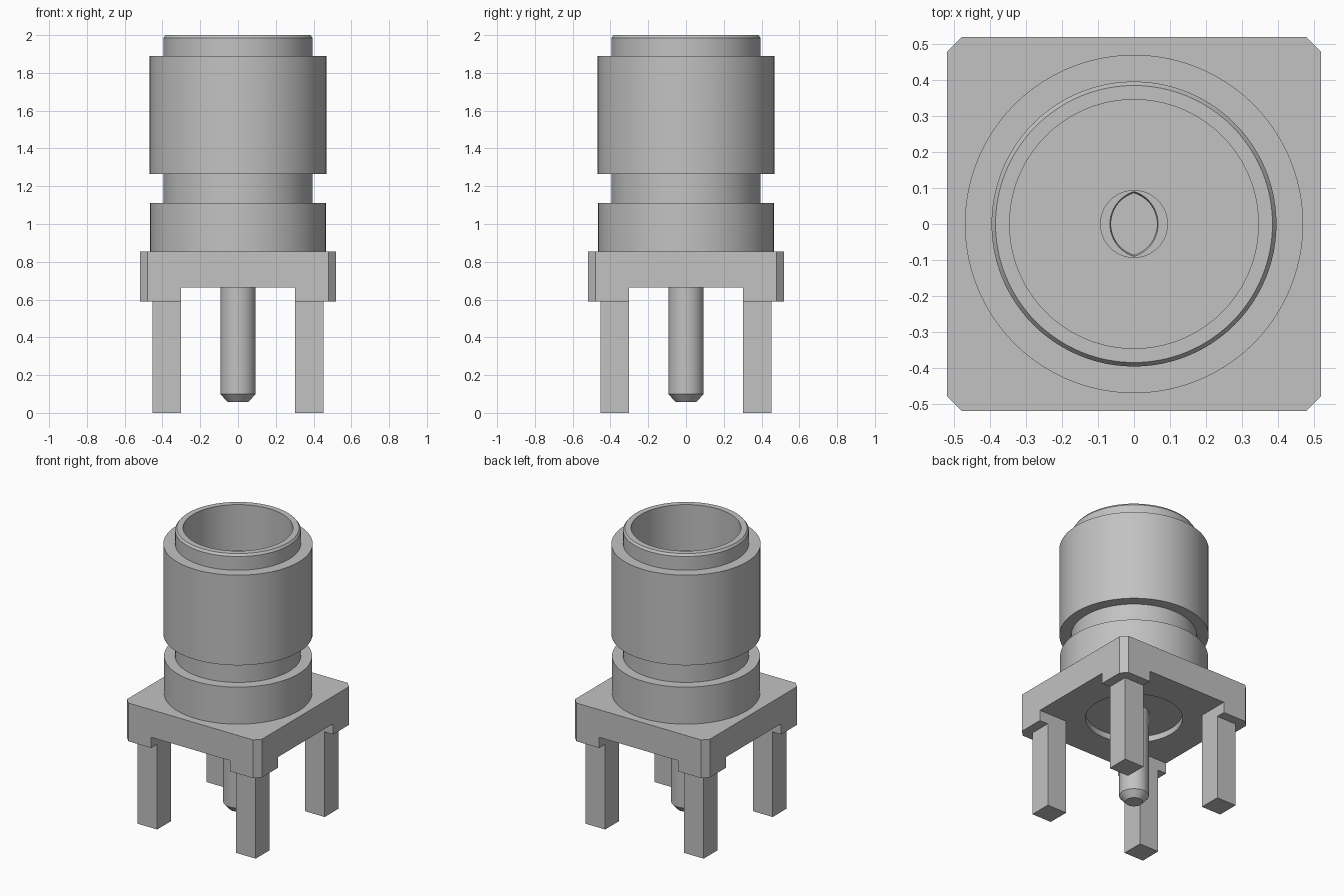
import bpy, bmesh, math

cube = bpy.data.objects.get("Cube")
if cube:
    bpy.data.objects.remove(cube, do_unlink=True)

grey = bpy.data.materials.new("metal grey")
grey.use_nodes = True
GREY = (0.54, 0.54, 0.54, 1)
grey.diffuse_color = GREY
grey.node_tree.nodes["Principled BSDF"].inputs["Base Color"].default_value = GREY
SEG = 96


def finish(name, bm, smooth=False):
    """Turn a bmesh into a named grey object."""
    bmesh.ops.recalc_face_normals(bm, faces=bm.faces)
    mesh = bpy.data.meshes.new(name)
    bm.to_mesh(mesh)
    bm.free()
    mesh.materials.append(grey)
    obj = bpy.data.objects.new(name, mesh)
    bpy.context.collection.objects.link(obj)
    if smooth:
        bpy.ops.object.select_all(action='DESELECT')
        obj.select_set(True)
        bpy.context.view_layer.objects.active = obj
        bpy.ops.object.shade_smooth_by_angle(angle=math.radians(30))
    return obj


def lathe(name, profile, closed=False, seg=SEG):
    """Revolve (radius, z) points; a radius may be a function of angle."""
    bm = bmesh.new()
    rings = []
    for r, z in profile:
        ring = []
        for i in range(seg):
            a = 2 * math.pi * i / seg
            rad = r(a) if callable(r) else r
            ring.append(bm.verts.new((rad * math.cos(a), rad * math.sin(a), z)))
        rings.append(ring)
    pairs = list(zip(rings, rings[1:]))
    if closed:
        pairs.append((rings[-1], rings[0]))
    for lo, hi in pairs:
        for i in range(seg):
            j = (i + 1) % seg
            bm.faces.new((lo[i], lo[j], hi[j], hi[i]))
    if not closed:
        bm.faces.new(rings[0][::-1])
        bm.faces.new(rings[-1])
    return finish(name, bm, smooth=True)


def prism(name, outline, z0, z1):
    """Extrude a flat outline between two heights."""
    bm = bmesh.new()
    face = bm.faces.new([bm.verts.new((x, y, z0)) for x, y in outline])
    ext = bmesh.ops.extrude_face_region(bm, geom=[face])
    verts = [g for g in ext["geom"] if isinstance(g, bmesh.types.BMVert)]
    bmesh.ops.translate(bm, verts=verts, vec=(0, 0, z1 - z0))
    return finish(name, bm)


def box(name, x0, x1, y0, y1, z0, z1):
    return prism(name, [(x0, y0), (x1, y0), (x1, y1), (x0, y1)], z0, z1)


# Square base with clipped corners, crossed slots underneath and a round bore
H, C = 0.518, 0.04
base = prism("base_plate", [(H - C, -H), (H, -H + C), (H, H - C), (H - C, H),
                            (-H + C, H), (-H, H - C), (-H, -H + C), (-H + C, -H)],
             0.59, 0.855)
cutters = [box("slot_cutter_x", -1, 1, -0.303, 0.303, 0.4, 0.664),
           box("slot_cutter_y", -0.303, 0.303, -1, 1, 0.4, 0.664),
           lathe("bore_cutter", [(0.305, 0.5), (0.305, 1.0)])]
bpy.ops.object.select_all(action='DESELECT')
base.select_set(True)
bpy.context.view_layer.objects.active = base
for cutter in cutters:
    cutter.hide_render = True
    mod = base.modifiers.new("cut", 'BOOLEAN')
    mod.operation = 'DIFFERENCE'
    mod.solver = 'EXACT'
    mod.object = cutter
    bpy.ops.object.modifier_apply(modifier=mod.name)
    bpy.data.objects.remove(cutter, do_unlink=True)

# Four square legs
for sx, side in ((1, "left"), (-1, "right")):
    for sy, end in ((-1, "front"), (1, "back")):
        xs = sorted((sx * 0.303, sx * 0.453))
        ys = sorted((sy * 0.303, sy * 0.453))
        box(f"{end}_{side}_leg", *xs, *ys, 0, 0.6)

# Hollow barrel: collar, neck, wide sleeve, chamfered rim, stepped bore
lathe("barrel", [(0.305, 0.855), (0.465, 0.855), (0.465, 1.112), (0.395, 1.112),
                 (0.395, 1.265), (0.469, 1.265), (0.469, 1.89), (0.395, 1.89),
                 (0.395, 1.985), (0.384, 2.0), (0.345, 2.0), (0.345, 1.68),
                 (0.305, 1.68)], closed=True)

# Insulator filling the bore
lathe("insulator", [(0.305, 0.705), (0.305, 1.68)])

# Centre pin below
lathe("centre_pin", [(0.055, 0.057), (0.093, 0.1), (0.093, 0.72)], seg=48)


# Centre socket above, with a pointed oval opening
def oval(scale):
    def radius(a):
        c = abs(math.cos(a))
        return scale * (math.sqrt(0.094 ** 2 - 0.027 ** 2 * (1 - c * c)) - 0.027 * c)
    return radius


lathe("centre_socket", [(0.094, 1.66), (0.094, 1.8), (oval(1.0), 1.8),
                        (oval(0.95), 1.79), (oval(0.95), 1.69)], seg=64)
